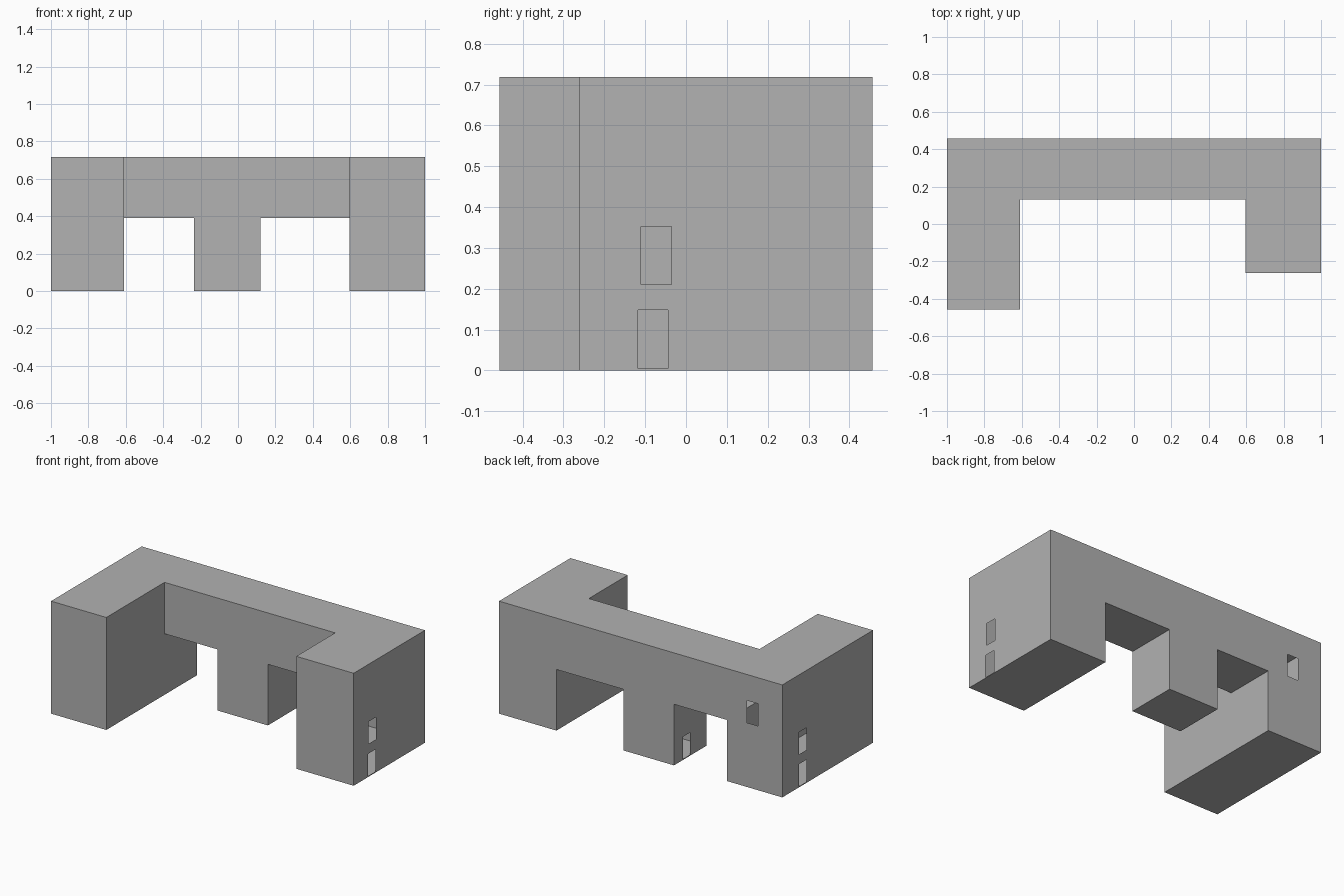
import bpy, bmesh

if "Cube" in bpy.data.objects:
    bpy.data.objects.remove(bpy.data.objects["Cube"])

grey = bpy.data.materials.new("plain_grey")
grey.diffuse_color = (0.445, 0.445, 0.445, 1)
grey.use_nodes = True
grey.node_tree.nodes["Principled BSDF"].inputs["Base Color"].default_value = grey.diffuse_color


def shell(name, lo, hi, holes=()):
    """Hollow box of thin walls. holes: (axis, side, u0, u1, v0, v1), where u, v
    are the two remaining axes in x, y, z order."""
    bm = bmesh.new()
    for axis in range(3):
        u, v = [a for a in range(3) if a != axis]
        for side in (0, 1):
            cuts = [h[2:] for h in holes if h[:2] == (axis, side)]
            us = sorted({lo[u], hi[u], *[c for h in cuts for c in h[:2]]})
            vs = sorted({lo[v], hi[v], *[c for h in cuts for c in h[2:]]})
            for u0, u1 in zip(us, us[1:]):
                for v0, v1 in zip(vs, vs[1:]):
                    mu, mv = (u0 + u1) / 2, (v0 + v1) / 2
                    if any(a < mu < b and c < mv < d for a, b, c, d in cuts):
                        continue
                    ring = []
                    for pu, pv in ((u0, v0), (u1, v0), (u1, v1), (u0, v1)):
                        p = [0, 0, 0]
                        p[axis], p[u], p[v] = (lo, hi)[side][axis], pu, pv
                        ring.append(bm.verts.new(p))
                    # keep the normals pointing outward
                    if (axis == 1) == bool(side):
                        ring.reverse()
                    bm.faces.new(ring)
    bmesh.ops.remove_doubles(bm, verts=bm.verts, dist=1e-5)
    me = bpy.data.meshes.new(name)
    bm.to_mesh(me)
    bm.free()
    me.materials.append(grey)
    bpy.context.collection.objects.link(bpy.data.objects.new(name, me))


XL, XR = -0.61, 0.595          # inner walls of the wings
BACK, FRONT = 0.457, 0.13      # bridge depth
TOP, UNDER = 0.718, 0.39       # roof and bridge underside
LOW, HIGH = (0.005, 0.148), (0.21, 0.352)   # window heights
join = (FRONT, BACK, UNDER, TOP)            # opening from wing to bridge

# Long left wing: two side windows and one back window
shell("left_wing", (-1, -BACK, 0), (XL, BACK, TOP), [
    (0, 1, *join),
    (0, 0, 0.215, 0.288, *LOW), (0, 0, 0.215, 0.288, *HIGH),
    (1, 1, -0.83, -0.752, 0.41, 0.552)])

# Short right wing: two side windows
shell("right_wing", (XR, -0.262, 0), (1, BACK, TOP), [
    (0, 0, *join),
    (0, 1, -0.117, -0.044, *LOW), (0, 1, -0.11, -0.036, *HIGH)])

# Raised bridge, open into both wings
shell("bridge", (XL, FRONT, UNDER), (XR, BACK, TOP),
      [(0, 0, *join), (0, 1, *join)])

# Middle pillar: open top under the bridge, doorway on its left
shell("middle_pillar", (-0.235, FRONT, 0), (0.12, BACK, UNDER), [
    (2, 1, -0.235, 0.12, FRONT, BACK),
    (0, 0, 0.295, 0.367, *LOW)])
